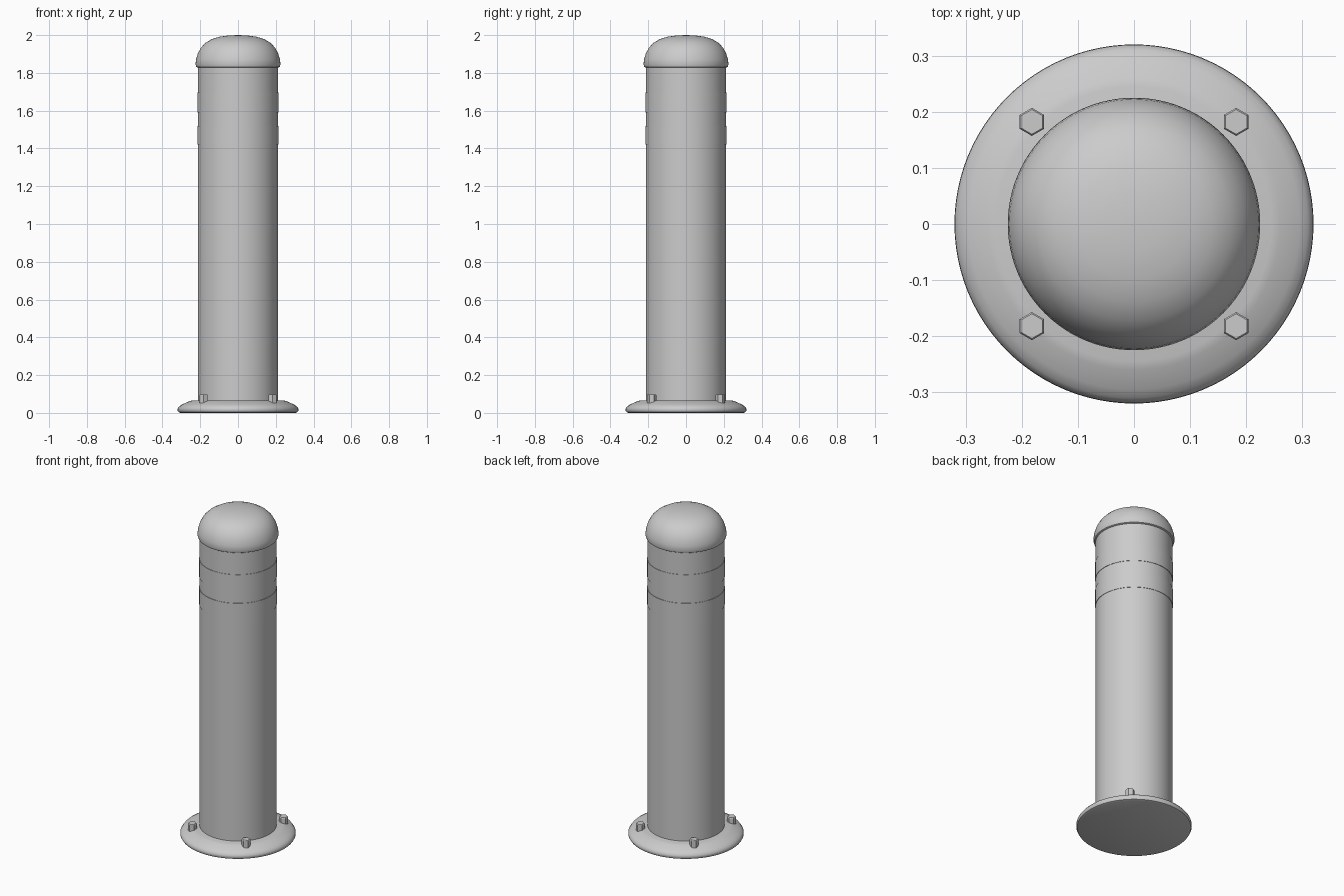
import bpy
import math

cube = bpy.data.objects.get("Cube")
if cube:
    bpy.data.objects.remove(cube, do_unlink=True)

GREY = (0.6, 0.6, 0.6, 1)
metal = bpy.data.materials.new("grey metal")
metal.use_nodes = True
metal.diffuse_color = GREY
metal.node_tree.nodes["Principled BSDF"].inputs["Base Color"].default_value = GREY


def lathe(name, profile, sides=96, location=(0, 0, 0), turn=0.0, angle=35):
    """Spin a (radius, height) profile about z; end points on the axis become poles."""
    verts, rings, faces = [], [], []
    for r, z in profile:
        count = sides if r > 0 else 1
        rings.append([len(verts) + i for i in range(count)])
        for i in range(count):
            a = turn + 2 * math.pi * i / sides
            verts.append((r * math.cos(a), r * math.sin(a), z))
    for low, high in zip(rings, rings[1:]):
        for i in range(sides):
            j = (i + 1) % sides
            corners = [low[i % len(low)], low[j % len(low)],
                       high[j % len(high)], high[i % len(high)]]
            faces.append(list(dict.fromkeys(corners)))
    mesh = bpy.data.meshes.new(name)
    mesh.from_pydata(verts, [], faces)
    mesh.materials.append(metal)
    obj = bpy.data.objects.new(name, mesh)
    obj.location = location
    bpy.context.collection.objects.link(obj)
    bpy.ops.object.select_all(action="DESELECT")
    obj.select_set(True)
    bpy.context.view_layer.objects.active = obj
    bpy.ops.object.shade_smooth_by_angle(angle=math.radians(angle))
    return obj


# Ground flange with a rounded rim and sloping shoulder
lathe("base_flange", [(0, 0), (0.305, 0), (0.315, 0.004), (0.32, 0.013),
                      (0.319, 0.024), (0.31, 0.036), (0.295, 0.045),
                      (0.26, 0.061), (0.245, 0.065), (0, 0.065)])

# Main post
lathe("post", [(0, 0.06), (0.213, 0.06), (0.213, 1.86), (0, 1.86)])

# Two thin raised bands
for name, bottom, top in (("lower_band", 1.42, 1.52), ("upper_band", 1.59, 1.695)):
    lathe(name, [(0.21, bottom), (0.2155, bottom), (0.2155, top), (0.21, top)])

# Domed cap with a rolled lower lip
lathe("domed_cap", [(0, 1.828), (0.214, 1.828), (0.221, 1.832), (0.225, 1.845),
                    (0.222, 1.872), (0.212, 1.905), (0.195, 1.935),
                    (0.172, 1.959), (0.14, 1.978), (0.10, 1.991),
                    (0.05, 1.998), (0, 2)])

# Hexagonal anchor bolts
for side, sx in (("left", 1), ("right", -1)):
    for end, sy in (("front", -1), ("back", 1)):
        lathe(f"{end}_{side}_bolt",
              [(0, 0.05), (0.025, 0.05), (0.025, 0.094), (0.022, 0.098), (0, 0.098)],
              sides=6, location=(0.182 * sx, 0.182 * sy, 0),
              turn=math.pi / 6, angle=20)
